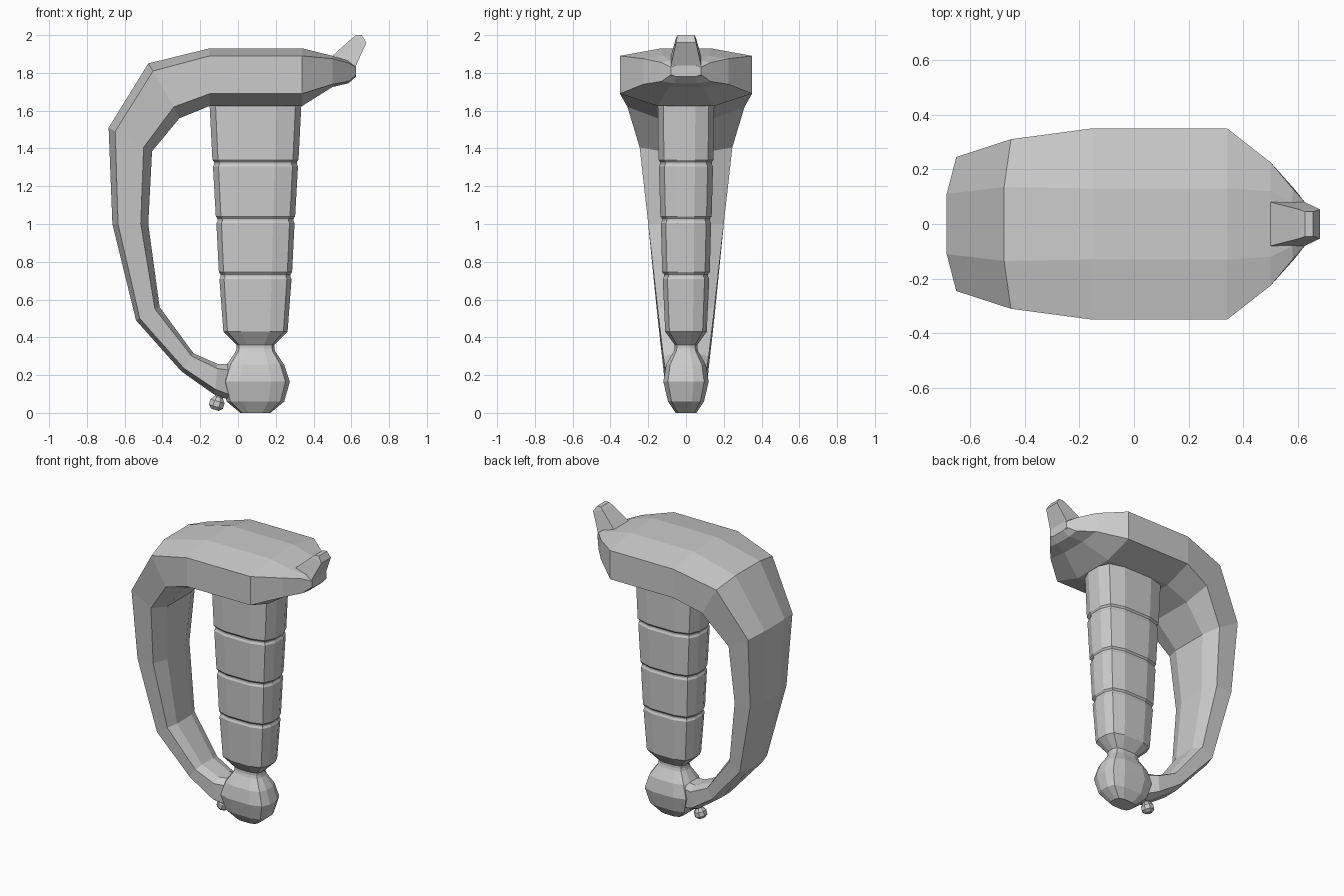
import bpy, bmesh
from mathutils import Vector, Matrix


def loft(name, rings):
    """Skin a list of equal-length rings and cap both ends."""
    bm = bmesh.new()
    vs = [[bm.verts.new(p) for p in r] for r in rings]
    n = len(rings[0])
    for a, b in zip(vs, vs[1:]):
        for i in range(n):
            j = (i + 1) % n
            bm.faces.new((a[i], a[j], b[j], b[i]))
    bm.faces.new(vs[0])
    bm.faces.new(vs[-1])
    bmesh.ops.recalc_face_normals(bm, faces=bm.faces)
    me = bpy.data.meshes.new(name)
    bm.to_mesh(me)
    bm.free()
    ob = bpy.data.objects.new(name, me)
    bpy.context.collection.objects.link(ob)
    return ob


# Guard: outer ridge, outer edge, inner edge, inner ridge (x, z), then half widths
def guard_ring(oc, oe, ie, ic, wo, w, wi):
    half = [(oc, wo), (oe, w), (ie, w), (ic, wi)]
    return ([(p[0], y, p[1]) for p, y in half]
            + [(p[0], -y, p[1]) for p, y in reversed(half)])


stations = [
    ((.625, 1.84), (.625, 1.83), (.625, 1.79), (.625, 1.78), .05, .08, .05),
    ((.58, 1.865), (.58, 1.855), (.585, 1.755), (.585, 1.745), .08, .13, .06),
    ((.50, 1.89), (.50, 1.875), (.50, 1.74), (.50, 1.725), .12, .225, .09),
    ((.34, 1.93), (.34, 1.89), (.34, 1.69), (.34, 1.625), .13, .35, .15),
    ((-.15, 1.93), (-.15, 1.89), (-.15, 1.69), (-.15, 1.625), .13, .35, .15),
    ((-.475, 1.85), (-.45, 1.81), (-.34, 1.62), (-.31, 1.56), .135, .31, .15),
    ((-.685, 1.51), (-.65, 1.49), (-.50, 1.405), (-.455, 1.385), .11, .245, .13),
    ((-.665, 1.0), (-.635, 1.0), (-.515, 1.0), (-.475, 1.0), .09, .20, .10),
    ((-.54, .49), (-.52, .50), (-.44, .55), (-.415, .56), .07, .15, .08),
    ((-.30, .22), (-.285, .235), (-.245, .30), (-.235, .315), .055, .12, .06),
    ((-.13, .10), (-.12, .125), (-.11, .235), (-.11, .26), .05, .11, .055),
    ((.0, .05), (.0, .08), (.0, .22), (.0, .26), .03, .06, .03),
]
loft("hand_guard", [guard_ring(*s) for s in stations])


# Grip, neck and pommel share a rounded twelve-sided section
CX = .0925
SECTION = [(1, .33), (.87, .8), (.45, 1)]


def section_ring(z, a, b):
    q = [(u * a, v * b) for u, v in SECTION]
    q += [(-x, y) for x, y in reversed(q)]
    q += [(x, -y) for x, y in reversed(q)]
    return [(CX + x, y, z) for x, y in q]


grip = [(1.65, .244, .15)]
for top, bottom, a, b in [(1.62, 1.34, .228, .146), (1.30, 1.04, .21, .136),
                          (1.01, .745, .194, .126)]:
    grip += [(bottom, a, b), (bottom - .012, a - .009, b - .009),
             (bottom - .024, a - .009, b - .009), (bottom - .036, a - .003, b - .003)]
grip += [(.43, .17, .11), (.36, .10, .06), (.32, .10, .06)]
loft("grip", [section_ring(*g) for g in grip])

pommel = [(.36, .095, .055), (.325, .105, .065), (.255, .152, .105), (.165, .182, .12),
          (.06, .152, .095), (0, .08, .055)]
loft("pommel", [section_ring(*p) for p in pommel])


# Upturned thumb hook at the front of the guard
hook = [((.50, 1.86), (.62, 1.78), .08), ((.50, 1.89), (.625, 1.84), .08),
        ((.605, 1.985), (.68, 1.96), .053), ((.625, 2.0), (.655, 2.0), .045)]
loft("thumb_hook", [[(a[0], -w, a[1]), (b[0], -w, b[1]), (b[0], w, b[1]), (a[0], w, a[1])]
                    for a, b, w in hook])


# Small knob below the guard
def circle(r, h, n=8):
    return [Matrix.Rotation(6.28319 * (i + .5) / n, 3, 'Z') @ Vector((r, 0, h)) for i in range(n)]


knob = loft("knob", [circle(r, h) for r, h in
                     [(.022, -.035), (.042, -.018), (.042, .012), (.024, .035), (.024, .08)]])
knob.location = (-.112, 0, .05)
knob.rotation_euler = (0, .3, 0)
